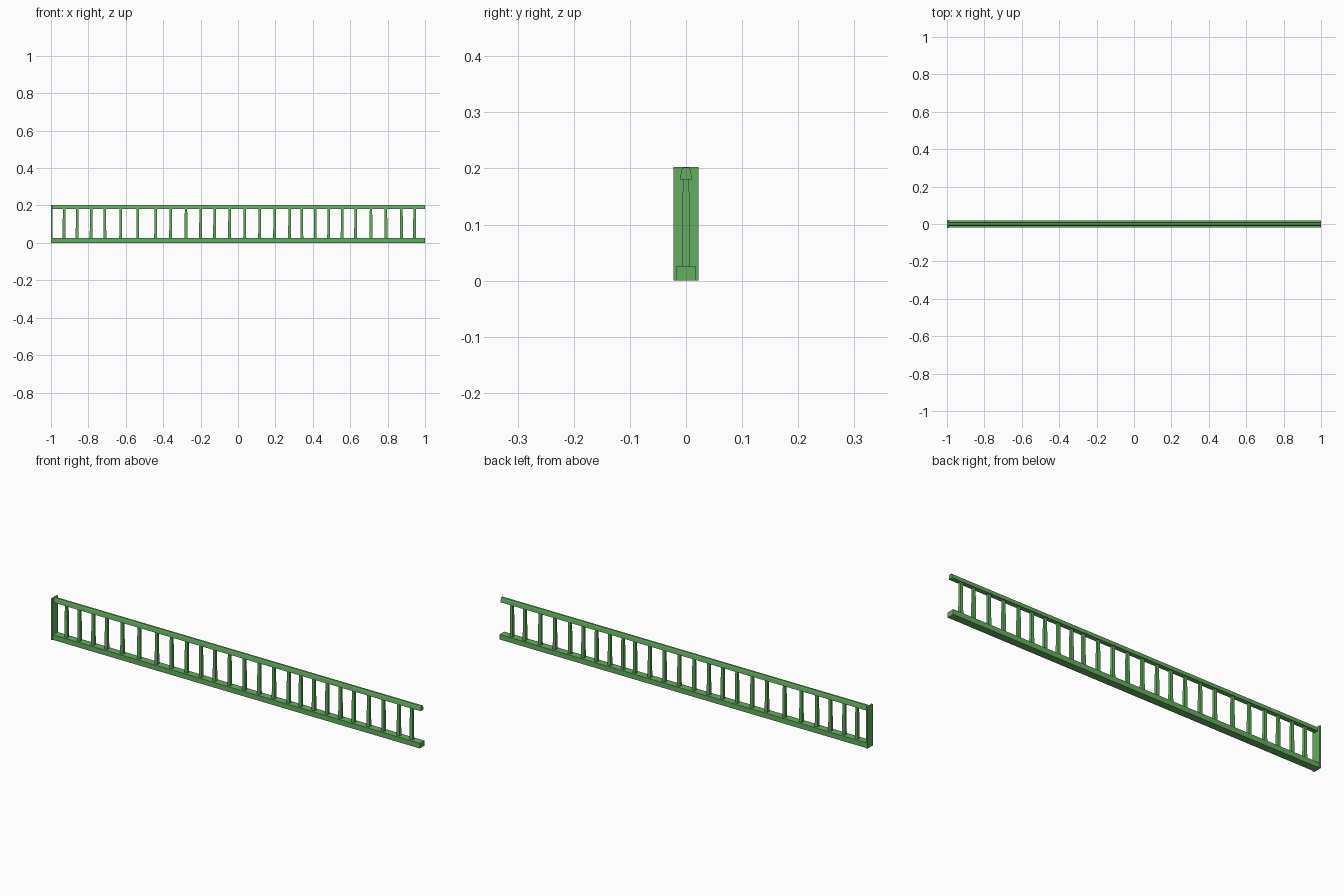
import bpy

if "Cube" in bpy.data.objects:
    bpy.data.objects.remove(bpy.data.objects["Cube"])

mat = bpy.data.materials.new("green_paint")
mat.diffuse_color = (0.13, 0.42, 0.12, 1)
mat.use_nodes = True
mat.node_tree.nodes["Principled BSDF"].inputs["Base Color"].default_value = mat.diffuse_color


def add_mesh(name, verts, faces):
    me = bpy.data.meshes.new(name)
    me.from_pydata(verts, [], faces)
    me.materials.append(mat)
    ob = bpy.data.objects.new(name, me)
    bpy.context.collection.objects.link(ob)
    return ob


def extrude_x(name, profile, x0, x1):
    """Sweep a counter-clockwise (y, z) profile along x."""
    n = len(profile)
    verts = [(x, y, z) for x in (x0, x1) for y, z in profile]
    faces = [(i, (i + 1) % n, n + (i + 1) % n, n + i)[::-1] for i in range(n)]
    faces += [tuple(range(n))[::-1], tuple(range(n, 2 * n))]
    return add_mesh(name, verts, faces)


def rect(half, z0, z1):
    return [(-half, z0), (half, z0), (half, z1), (-half, z1)]


def baluster(name, x, bottom, top, z0, z1):
    """Square bar narrowing towards the top."""
    verts = []
    for (hx, hy), z in ((bottom, z0), (top, z1)):
        verts += [(x - hx, -hy, z), (x + hx, -hy, z), (x + hx, hy, z), (x - hx, hy, z)]
    sides = [(i, (i + 1) % 4, 4 + (i + 1) % 4, 4 + i) for i in range(4)]
    return add_mesh(name, verts, sides + [(3, 2, 1, 0), (4, 5, 6, 7)])


# End post: thin slab at the left end
extrude_x("end_post", rect(0.022, 0, 0.203), -1.0, -0.992)

# Bottom rail
extrude_x("bottom_rail", rect(0.018, 0, 0.025), -0.992, 1.0)

# Handrail with bevelled, narrowing top
extrude_x("handrail", [(-0.011, 0.18), (0.011, 0.18), (0.008, 0.197), (0.005, 0.202),
                       (-0.005, 0.202), (-0.008, 0.197)], -0.992, 1.0)

# Hand-set, slightly uneven balusters
positions = [-0.93, -0.86, -0.785, -0.712, -0.627, -0.536, -0.44, -0.36, -0.278,
             -0.2, -0.125, -0.045, 0.036, 0.116, 0.196, 0.276, 0.341, 0.413,
             0.485, 0.557, 0.629, 0.711, 0.791, 0.874, 0.944]
for i, x in enumerate(positions):
    baluster(f"baluster_{i + 1}", x, (0.008, 0.0075), (0.0065, 0.0055), 0.024, 0.181)
